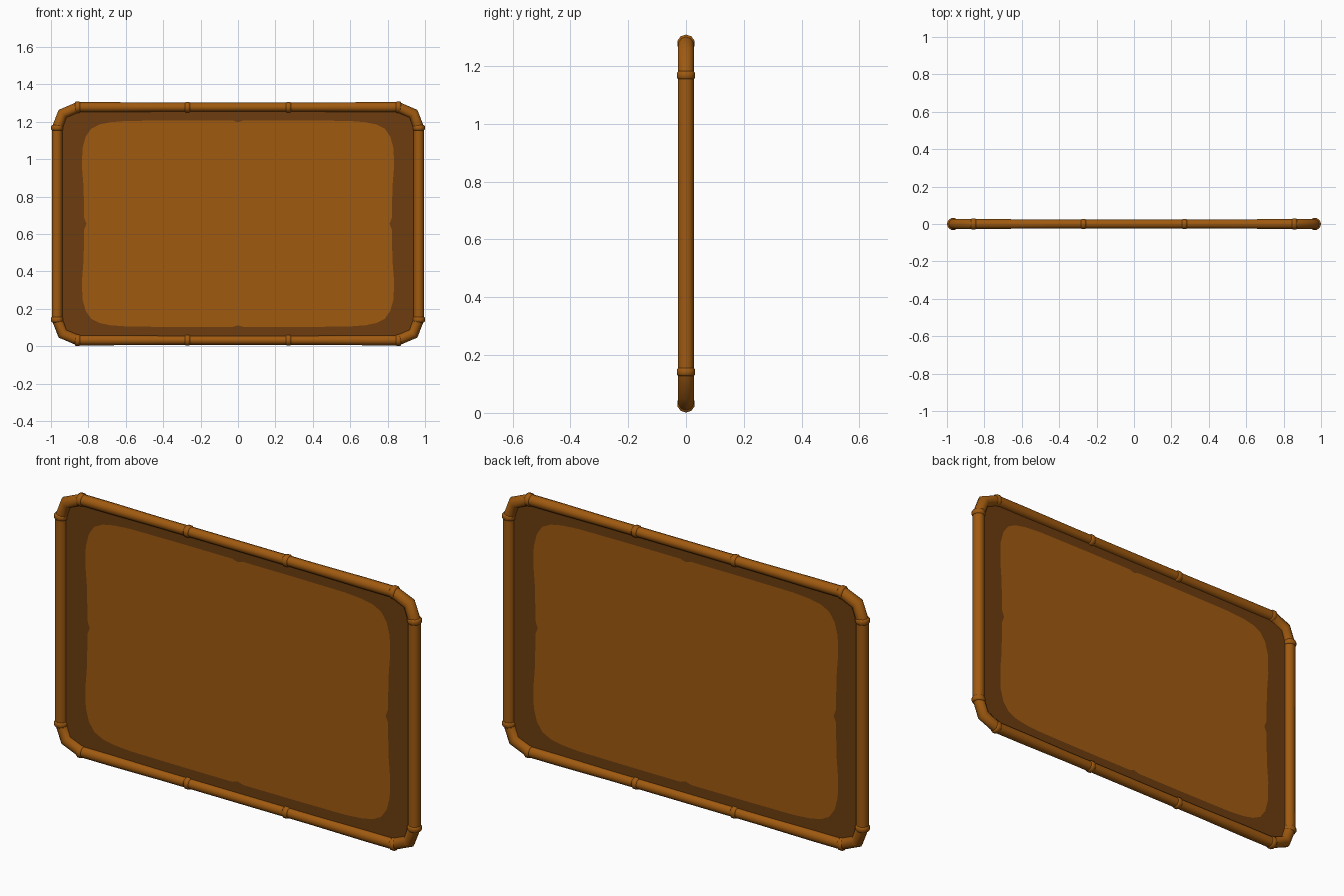
import bpy, bmesh, math
from mathutils import Vector

if "Cube" in bpy.data.objects:
    bpy.data.objects.remove(bpy.data.objects["Cube"])

MID = 0.655   # mid height of the frame
SIDES = 10


def material(name, rgb):
    m = bpy.data.materials.new(name)
    m.diffuse_color = (*rgb, 1)
    m.use_nodes = True
    m.node_tree.nodes["Principled BSDF"].inputs["Base Color"].default_value = m.diffuse_color
    return m


wood = material("warm brown bamboo", (0.35, 0.102, 0.005))
dark = material("dark brown border", (0.153, 0.046, 0.005))


def finish(name, bm, mats, smooth=True):
    me = bpy.data.meshes.new(name)
    bm.to_mesh(me)
    bm.free()
    ob = bpy.data.objects.new(name, me)
    bpy.context.collection.objects.link(ob)
    for m in mats:
        me.materials.append(m)
    if smooth:
        bpy.context.view_layer.objects.active = ob
        ob.select_set(True)
        bpy.ops.object.shade_smooth_by_angle(angle=math.radians(50))
        ob.select_set(False)
    return ob


def tube(name, pts):
    """Sweep a round section along (x, z, radius) points; z is relative to MID."""
    bm = bmesh.new()
    rings = []
    for i, (x, z, r) in enumerate(pts):
        a, b = pts[max(i - 1, 0)], pts[min(i + 1, len(pts) - 1)]
        d = Vector((b[0] - a[0], 0, b[1] - a[1])).normalized()
        n = Vector((-d.z, 0, d.x))
        ring = []
        for k in range(SIDES):
            t = 2 * math.pi * k / SIDES
            p = Vector((x, 0, z + MID)) + r * (n * math.cos(t) + Vector((0, 1, 0)) * math.sin(t))
            ring.append(bm.verts.new(p))
        rings.append(ring)
    for p, q in zip(rings, rings[1:]):
        for k in range(SIDES):
            j = (k + 1) % SIDES
            bm.faces.new((p[k], p[j], q[j], q[k]))
    bm.faces.new(rings[0])
    bm.faces.new(rings[-1])
    bmesh.ops.recalc_face_normals(bm, faces=bm.faces)
    return finish(name, bm, [wood])


def collar(name, x, z, r, along_x):
    prof = [(-0.014, r - 0.005), (-0.009, r), (0.009, r), (0.014, r - 0.005)]
    tube(name, [(x + t, z, q) if along_x else (x, z + t, q) for t, q in prof])


# Frame rails, slightly thinner in the middle, and side posts
for s, n in ((1, "top"), (-1, "bottom")):
    z = s * 0.623
    tube(n + "_rail", [(-0.86, z, 0.027), (-0.69, z, 0.027), (-0.41, z, 0.0245),
                       (0.41, z, 0.0245), (0.69, z, 0.027), (0.86, z, 0.027)])
    for x in (-0.857, -0.27, 0.27, 0.857):
        collar(n + "_collar", x, z, 0.031 if abs(x) > 0.5 else 0.029, True)
for s, n in ((1, "right"), (-1, "left")):
    tube(n + "_post", [(s * 0.967, -0.515, 0.0285), (s * 0.967, 0.515, 0.0285)])
    for z in (-0.513, 0.513):
        collar(n + "_collar", s * 0.967, z, 0.033, False)

# Bent corner pieces
for sx in (-1, 1):
    for sz in (-1, 1):
        tube("corner_bend", [(sx * 0.855, sz * 0.623, 0.0275),
                             (sx * 0.938, sz * 0.588, 0.0295),
                             (sx * 0.967, sz * 0.510, 0.0285)])

# Panel: wavy inner field with a dark border, one sheet per side
inner_q = [(0.81, 0.0), (0.822, 0.03), (0.826, 0.2), (0.834, 0.30), (0.832, 0.40),
           (0.815, 0.465), (0.785, 0.508), (0.74, 0.531), (0.68, 0.543), (0.59, 0.55),
           (0.3, 0.552), (0.03, 0.552), (0.0, 0.543)]


def outer(p):
    # matching point on the clipped outer rectangle
    x, z = p
    if z <= 0.4:
        return (0.967, z * 0.51 / 0.4)
    if x <= 0.74:
        return (x * 0.855 / 0.74, 0.623)
    return (0.938, 0.588)


def loop(q):
    right = q + [(-x, z) for x, z in q[-2::-1]]
    return right + [(x, -z) for x, z in right[-2:0:-1]]


bm = bmesh.new()
for y in (-0.002, 0.002):
    a = [bm.verts.new((x, y, z + MID)) for x, z in loop(inner_q)]
    b = [bm.verts.new((x, y, z + MID)) for x, z in loop([outer(p) for p in inner_q])]
    faces = [bm.faces.new(a)]
    for i in range(len(a)):
        j = (i + 1) % len(a)
        f = bm.faces.new((a[i], b[i], b[j], a[j]))
        f.material_index = 1
        faces.append(f)
    for f in faces:
        f.normal_update()
        if f.normal.y * y < 0:
            f.normal_flip()
finish("panel", bm, [wood, dark], smooth=False)
